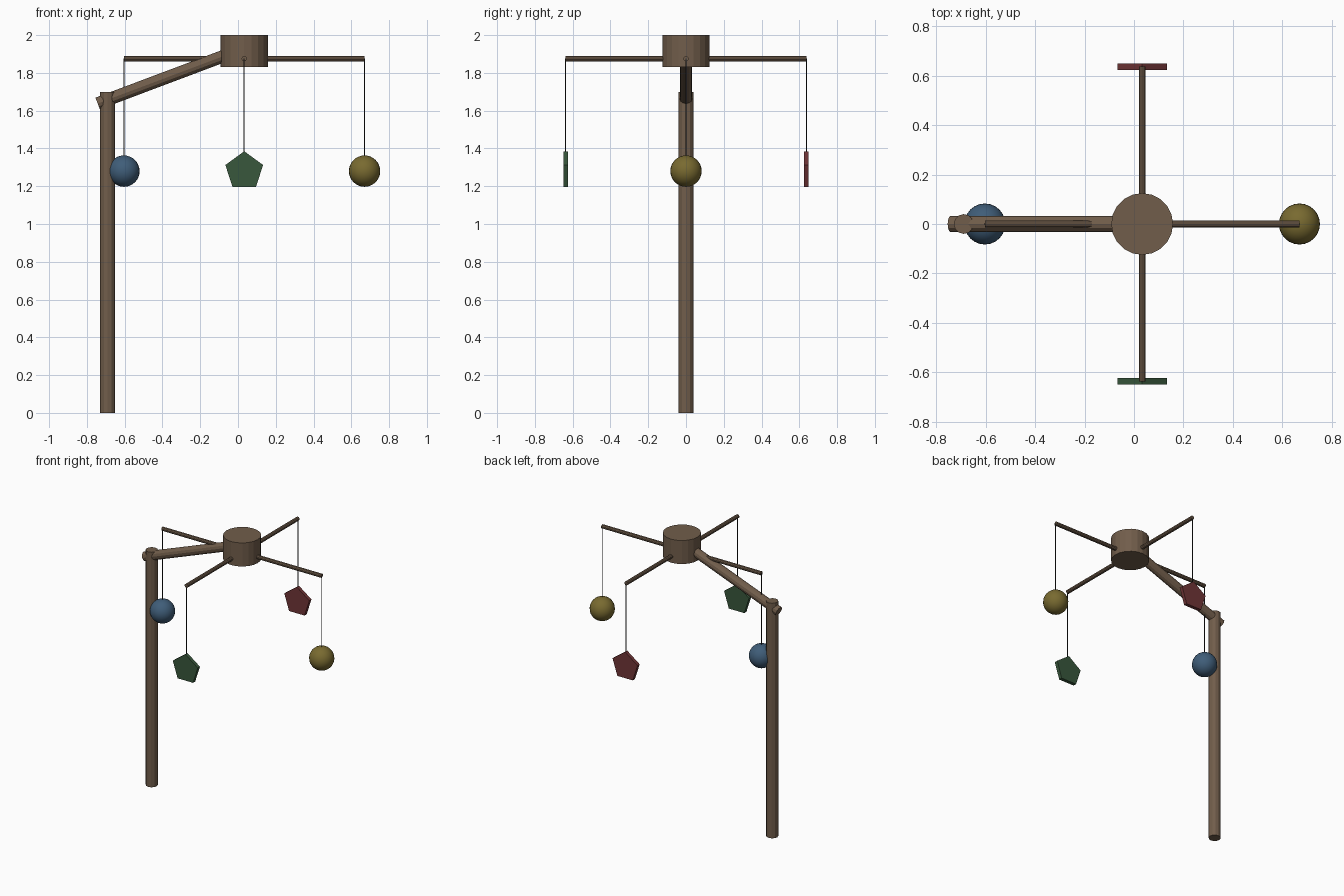
import bpy
import math
from mathutils import Vector

cube = bpy.data.objects.get("Cube")
if cube:
    bpy.data.objects.remove(cube, do_unlink=True)


def material(name, rgb):
    m = bpy.data.materials.new(name)
    m.use_nodes = True
    m.diffuse_color = (*rgb, 1)
    m.node_tree.nodes["Principled BSDF"].inputs["Base Color"].default_value = (*rgb, 1)
    return m


wood = material("brown wood", (0.165, 0.11, 0.07))
cord = material("dark cord", (0.02, 0.02, 0.02))
blue = material("blue", (0.05, 0.11, 0.19))
yellow = material("yellow", (0.19, 0.145, 0.03))
green = material("green", (0.04, 0.095, 0.045))
red = material("red", (0.16, 0.035, 0.037))


def finish(name, mat):
    ob = bpy.context.object
    ob.name = name
    ob.data.materials.append(mat)
    return ob


def rod(name, start, end, radius, sides, mat):
    """Straight flat-sided cylinder between two points."""
    a, b = Vector(start), Vector(end)
    bpy.ops.mesh.primitive_cylinder_add(
        vertices=sides, radius=radius, depth=(b - a).length, location=(a + b) / 2,
        rotation=(b - a).to_track_quat('Z', 'Y').to_euler())
    return finish(name, mat)


def ball(name, place, mat):
    bpy.ops.mesh.primitive_uv_sphere_add(segments=24, ring_count=16, radius=0.083, location=place)
    bpy.ops.object.shade_smooth()
    return finish(name, mat)


def pentagon(name, place, mat):
    # Upright five-sided plate with one point at the top
    bpy.ops.mesh.primitive_cylinder_add(
        vertices=5, radius=0.105, depth=0.025, location=place, rotation=(math.pi / 2, 0, 0))
    return finish(name, mat)


HUB_X, REACH, ROD_Z, TOY_Z = 0.033, 0.637, 1.875, 1.28

# Stand and hub
rod("post", (-0.69, 0, 0), (-0.69, 0, 1.7), 0.04, 12, wood)
rod("support_arm", (-0.743, 0, 1.638), (0.02, 0, 1.925), 0.033, 12, wood)
rod("hub", (HUB_X, 0, 1.83), (HUB_X, 0, 2), 0.125, 20, wood)

# Four spokes, each with a cord and a hanging toy
hangers = [("left", 1, 0, ball, yellow), ("right", -1, 0, ball, blue),
           ("front", 0, -1, pentagon, green), ("back", 0, 1, pentagon, red)]
for side, dx, dy, make_toy, mat in hangers:
    x, y = HUB_X + dx * REACH, dy * REACH
    rod(side + "_spoke", (HUB_X, 0, ROD_Z), (x, y, ROD_Z), 0.014, 10, wood)
    rod(side + "_cord", (x, y, ROD_Z), (x, y, TOY_Z), 0.003, 6, cord)
    make_toy(side + "_toy", (x, y, TOY_Z), mat)
